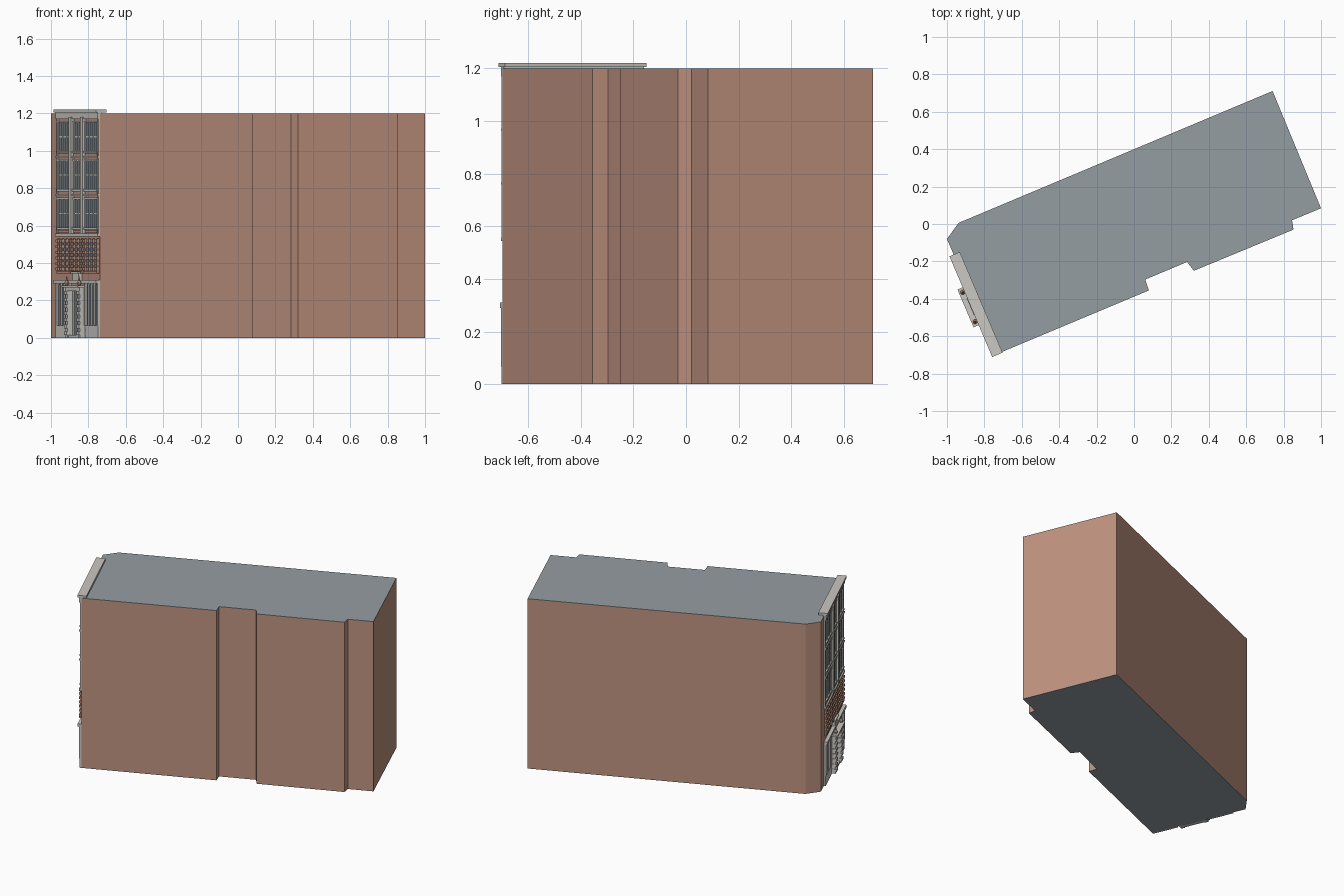
import bpy, bmesh, math
from mathutils import Matrix, Vector

if "Cube" in bpy.data.objects:
    bpy.data.objects.remove(bpy.data.objects["Cube"])


def material(name, rgb):
    m = bpy.data.materials.new(name)
    m.diffuse_color = (*rgb, 1)
    m.use_nodes = True
    m.node_tree.nodes["Principled BSDF"].inputs["Base Color"].default_value = m.diffuse_color
    return m


BRICK = material("brick", (0.52, 0.29, 0.215))
SLATE = material("slate", (0.30, 0.34, 0.36))
STONE = material("stone", (0.60, 0.58, 0.54))
GLASS = material("glass", (0.16, 0.21, 0.24))

# Footprint, counter-clockwise from the street corner
FOOT = [(-0.737, -0.697), (0.08, -0.355), (0.06, -0.297), (0.284, -0.203),
        (0.32, -0.25), (0.853, -0.03), (0.845, 0.02), (1.0, 0.084),
        (0.741, 0.711), (-0.938, 0.006), (-1.0, -0.08)]


def finish(bm, name, mat):
    bmesh.ops.recalc_face_normals(bm, faces=bm.faces)
    me = bpy.data.meshes.new(name)
    bm.to_mesh(me)
    bm.free()
    me.materials.append(mat)
    ob = bpy.data.objects.new(name, me)
    bpy.context.collection.objects.link(ob)
    return ob


def prism(name, z0, z1, mat):
    bm = bmesh.new()
    face = bm.faces.new([bm.verts.new((x, y, z0)) for x, y in FOOT])
    ext = bmesh.ops.extrude_face_region(bm, geom=[face], use_keep_orig=True)
    bmesh.ops.translate(bm, vec=(0, 0, z1 - z0),
                        verts=[v for v in ext["geom"] if isinstance(v, bmesh.types.BMVert)])
    return finish(bm, name, mat)


prism("brick_walls", 0.003, 1.197, BRICK)
prism("flat_roof", 1.197, 1.2, SLATE)
prism("floor_slab", 0, 0.003, SLATE)

# Facade frame: x runs along the facade, y points out to the street
FRAME = Matrix.Translation((-0.737, -0.697, 0)) @ Matrix.Rotation(math.radians(113), 4, "Z")
W = 0.58


def boxes(name, mat, items, mirror=False):
    """items: (u0, u1, z0, z1, depth0, depth1) in the facade frame"""
    bm = bmesh.new()
    if mirror:
        items = items + [(W - b, W - a, *r) for a, b, *r in items]
    for u0, u1, z0, z1, d0, d1 in items:
        m = Matrix.Translation(((u0 + u1) / 2, (d0 + d1) / 2, (z0 + z1) / 2))
        m = m @ Matrix.Diagonal((u1 - u0, d1 - d0, z1 - z0, 1))
        bmesh.ops.create_cube(bm, size=1, matrix=m)
    ob = finish(bm, name, mat)
    ob.matrix_world = FRAME
    return ob


# Top cornice and string courses
boxes("cornice", STONE, [(-0.005, W, 1.205, 1.22, -0.035, 0.025),
                         (0, W, 1.18, 1.205, -0.01, 0.014)])
boxes("string_courses", STONE, [(0, W, z - h, z + h, -0.005, d) for z, h, d in
      ((0.30, 0.01, 0.024), (0.55, 0.007, 0.016), (0.763, 0.005, 0.014),
       (0.967, 0.005, 0.014), (1.175, 0.006, 0.014))])

# Upper floors: three bays of windows between tall stone piers
BAYS = [(0.025, 0.19, 3), (0.235, 0.345, 2), (0.39, 0.555, 3)]
glass, frames, spandrels = [], [], []
for z0, z1 in ((0.59, 0.74), (0.795, 0.945), (1.0, 1.15)):
    for u0, u1, n in BAYS:
        glass.append((u0, u1, z0, z1, -0.003, 0.003))
        for i in range(n + 1):
            u = u0 + (u1 - u0) * i / n
            frames.append((u - 0.006, u + 0.006, z0, z1, 0, 0.009))
        frames.append((u0 - 0.01, u1 + 0.01, z0 - 0.012, z0, 0, 0.014))
        frames.append((u0 - 0.01, u1 + 0.01, z1, z1 + 0.01, 0, 0.011))
        zm = (z0 + z1) / 2
        frames.append((u0, u1, zm - 0.003, zm + 0.003, 0, 0.006))
        spandrels.append((u0, u1, z0 - 0.03, z0 - 0.014, 0, 0.008))
boxes("upper_window_glass", GLASS, glass)
boxes("upper_window_frames", STONE, frames)
boxes("brick_spandrels", BRICK, spandrels)
boxes("stone_piers", STONE, [(0.195, 0.23, 0.557, 1.18, 0, 0.02),
                             (0.0, 0.016, 0.557, 1.18, 0, 0.01)], True)

# Second storey: windows with banded brick piers
boxes("second_storey_glass", GLASS, [(a, b, 0.36, 0.525, -0.003, 0.003) for a, b, n in BAYS])
bands, bars = [], []
for u0, u1, n in BAYS:
    for i in range(n + 1):
        u = u0 + (u1 - u0) * i / n
        bars.append((u - 0.006, u + 0.006, 0.355, 0.53, 0, 0.009))
        bands += [(u - 0.013, u + 0.013, 0.36 + k * 0.03, 0.375 + k * 0.03, 0, 0.017)
                  for k in range(6)]
    bars.append((u0 - 0.01, u1 + 0.01, 0.345, 0.357, 0, 0.015))
boxes("banded_brick_piers", BRICK, bars + bands)

# Ground floor: stone plinth, shop windows and frames
boxes("plinth", STONE, [(0.0, 0.18, 0, 0.065, 0, 0.012)], True)
boxes("shop_glass", GLASS, [(0.02, 0.175, 0.065, 0.285, -0.003, 0.004),
                            (0.225, 0.29, 0, 0.25, -0.003, 0.004)], True)
boxes("shop_frames", STONE,
      [(u, u + 0.009, 0.065, 0.29, 0, 0.012) for u in (0.06, 0.098, 0.135)] +
      [(0, 0.02, 0.065, 0.29, 0, 0.014), (0.172, 0.188, 0.065, 0.29, 0, 0.014)], True)

# Entrance portal: banded columns, entablature and crest
boxes("portal_columns", STONE, [(0.192, 0.218, 0, 0.24, 0, 0.036)] +
      [(0.187, 0.223, 0.015 + k * 0.036, 0.034 + k * 0.036, 0, 0.044) for k in range(7)], True)
boxes("portal_entablature", STONE, [(0.19, 0.39, 0.25, 0.268, 0, 0.04),
                                    (0.18, 0.40, 0.268, 0.28, 0, 0.055),
                                    (0.25, 0.33, 0.31, 0.345, 0, 0.02),
                                    (0.24, 0.34, 0.345, 0.355, 0, 0.028)])
boxes("door_step", STONE, [(0.215, 0.365, 0, 0.015, 0, 0.03)])
boxes("door_frame", STONE, [(0.225, 0.235, 0.015, 0.25, 0, 0.01),
                            (0.286, 0.29, 0.015, 0.25, 0, 0.008)], True)

# Small brick-coloured urns over the portal columns
bm = bmesh.new()
for u in (0.205, W - 0.205):
    bmesh.ops.create_uvsphere(bm, u_segments=8, v_segments=6, radius=0.013,
                              matrix=Matrix.Translation((u, 0.035, 0.292)))
    bmesh.ops.create_cone(bm, cap_ends=True, segments=8, radius1=0.007, radius2=0.002,
                          depth=0.03, matrix=Matrix.Translation((u, 0.035, 0.315)))
finish(bm, "portal_urns", BRICK).matrix_world = FRAME
